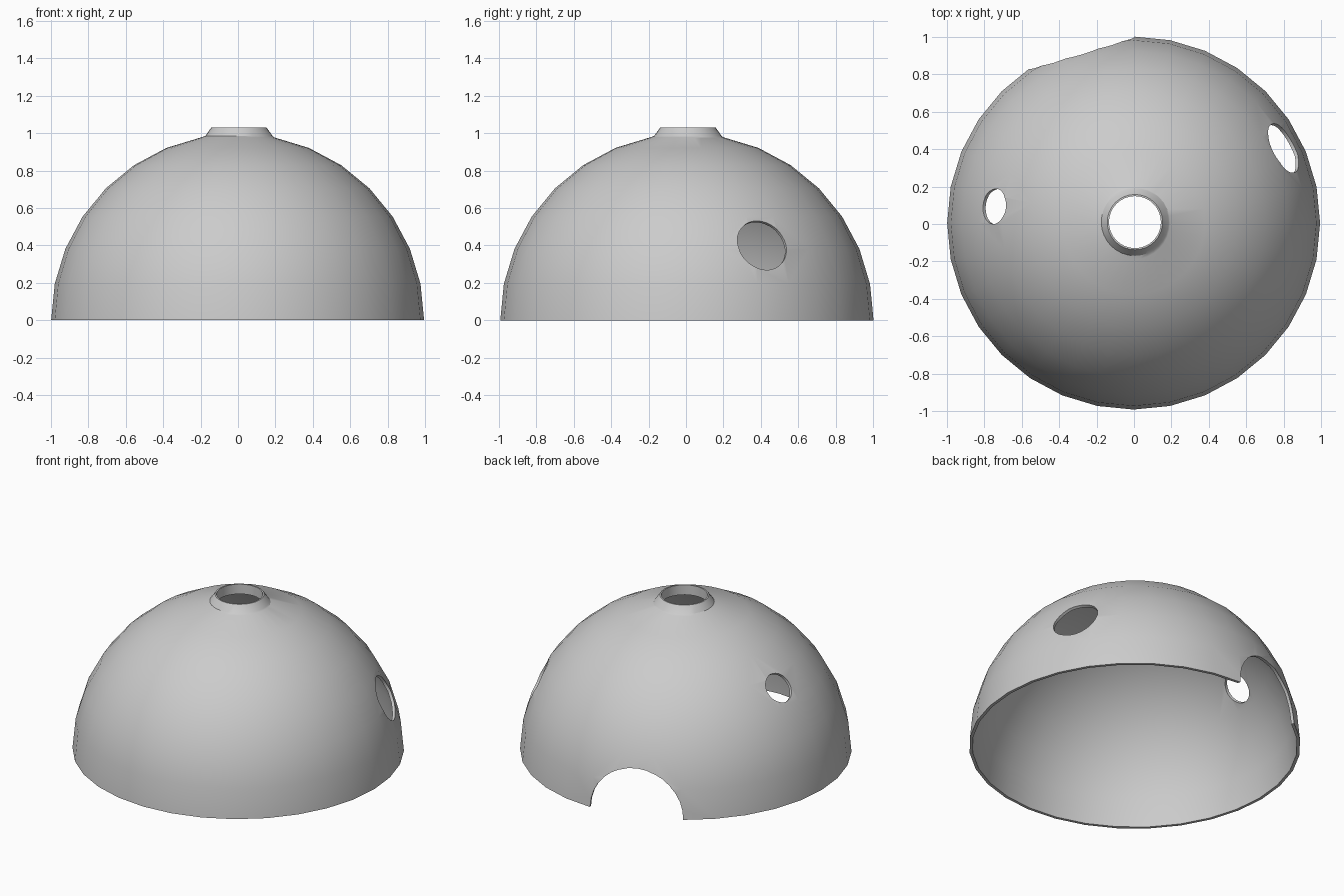
import bpy, bmesh, math
from mathutils import Vector

if "Cube" in bpy.data.objects:
    bpy.data.objects.remove(bpy.data.objects["Cube"])

grey = bpy.data.materials.new("light grey")
grey.diffuse_color = (0.6, 0.6, 0.6, 1)
grey.use_nodes = True
grey.node_tree.nodes["Principled BSDF"].inputs["Base Color"].default_value = grey.diffuse_color
SEG, OUTER, INNER = 32, 0.997, 0.978
CENTRE = Vector((-0.002, 0.005, 0))
STEP = math.tau / SEG


def arc(radius, rings):
    return [(radius * math.cos(i * STEP), radius * math.sin(i * STEP)) for i in rings]


# Dome shell with raised vent collar, turned from one closed profile
collar = [(0.18, 0.985), (0.148, 1.03), (0.139, 1.03), (0.139, 0.965)]
profile = arc(OUTER, range(8)) + collar + arc(INNER, range(7, -1, -1))
bm = bmesh.new()
loops = []
for r, z in profile:
    shift = Vector((0.007, 0.005, 0)) if (r, z) in collar else Vector((0, 0, 0))
    loops.append([bm.verts.new(CENTRE + shift + Vector((r * math.cos(k * STEP), r * math.sin(k * STEP), z)))
                  for k in range(SEG)])
for a, b in zip(loops, loops[1:] + loops[:1]):
    for k in range(SEG):
        n = (k + 1) % SEG
        bm.faces.new((a[k], a[n], b[n], b[k]))
bmesh.ops.recalc_face_normals(bm, faces=bm.faces)
mesh = bpy.data.meshes.new("dome_shell")
bm.to_mesh(mesh)
bm.free()
dome = bpy.data.objects.new("dome_shell", mesh)
bpy.context.collection.objects.link(dome)
mesh.materials.append(grey)


# Round openings cut straight through the wall
def cut_opening(name, direction, radius):
    d = Vector(direction).normalized()
    bpy.ops.mesh.primitive_cylinder_add(vertices=32, radius=radius, depth=0.8, location=CENTRE + d * 0.95,
                                        rotation=d.to_track_quat('Z', 'Y').to_euler())
    cutter = bpy.context.object
    cutter.name = name
    cutter.hide_render = True
    bpy.context.view_layer.objects.active = dome
    mod = dome.modifiers.new(name, 'BOOLEAN')
    mod.operation, mod.solver, mod.object = 'DIFFERENCE', 'EXACT', cutter
    bpy.ops.object.modifier_apply(modifier=name)
    bpy.data.objects.remove(cutter)


cut_opening("door_cutter", (-0.29, 0.956, 0), 0.295)
cut_opening("right_window_cutter", (0.80, 0.40, 0.40), 0.143)
cut_opening("left_window_cutter", (-0.75, 0.09, 0.65), 0.095)

# Smooth dome with crisp rims
bpy.ops.object.select_all(action='DESELECT')
dome.select_set(True)
bpy.context.view_layer.objects.active = dome
bpy.ops.object.shade_smooth_by_angle(angle=math.radians(30))
